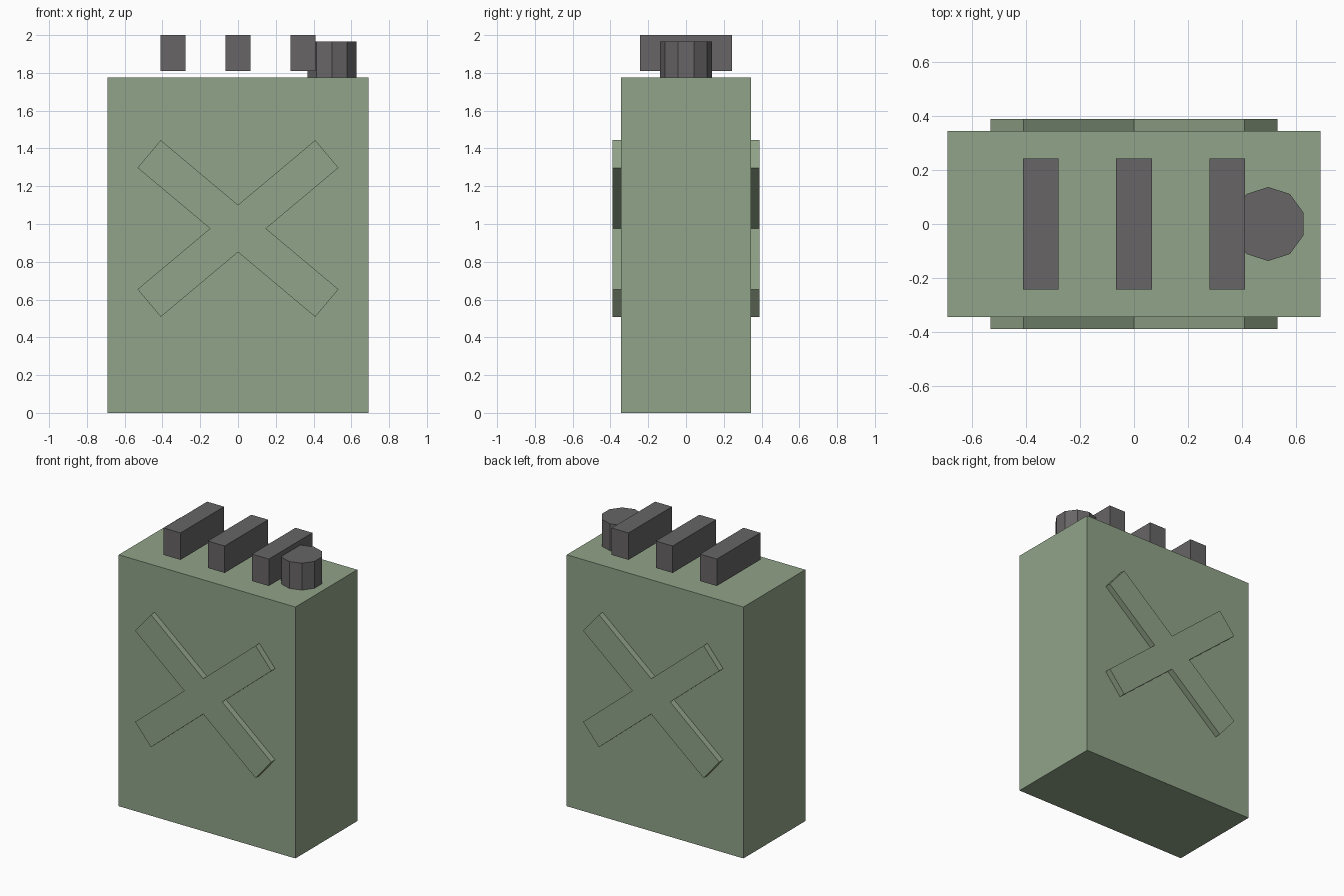
import bpy, bmesh
from math import sin, cos, radians, tau
from mathutils import Vector

cube = bpy.data.objects.get("Cube")
if cube:
    bpy.data.objects.remove(cube, do_unlink=True)


def material(name, rgb):
    m = bpy.data.materials.new(name)
    m.use_nodes = True
    m.diffuse_color = (*rgb, 1)
    m.node_tree.nodes["Principled BSDF"].inputs["Base Color"].default_value = (*rgb, 1)
    return m


green = material("olive green", (0.285, 0.37, 0.25))
grey = material("dark grey", (0.136, 0.13, 0.13))


def prism(name, outline, offset, mat):
    """Extrude a flat outline of 3D points along an offset."""
    bm = bmesh.new()
    face = bm.faces.new([bm.verts.new(p) for p in outline])
    result = bmesh.ops.extrude_face_region(bm, geom=[face], use_keep_orig=True)
    moved = [g for g in result["geom"] if isinstance(g, bmesh.types.BMVert)]
    bmesh.ops.translate(bm, verts=moved, vec=offset)
    bmesh.ops.recalc_face_normals(bm, faces=bm.faces)
    mesh = bpy.data.meshes.new(name)
    bm.to_mesh(mesh)
    bm.free()
    mesh.materials.append(mat)
    obj = bpy.data.objects.new(name, mesh)
    bpy.context.collection.objects.link(obj)
    return obj


def box(name, x, half_x, half_y, bottom, top, mat):
    corners = [(x + sx * half_x, sy * half_y, bottom)
               for sx, sy in ((-1, -1), (1, -1), (1, 1), (-1, 1))]
    return prism(name, corners, (0, 0, top - bottom), mat)


# Can body
depth = 0.345
box("can_body", 0, 0.69, depth, 0, 1.775, green)

# Three carrying bars above the body
for label, x in (("right", -0.345), ("middle", 0), ("left", 0.345)):
    box(label + "_handle_bar", x, 0.066, 0.243, 1.81, 2.0, grey)

# Ten-sided filler cap
sides, radius = 10, 0.137
cap = [(0.497 + radius * sin(tau * i / sides), radius * cos(tau * i / sides), 1.775)
       for i in range(sides)]
prism("filler_cap", cap, (0, 0, 0.19), grey)

# Raised cross on the front and back: one quadrant mirrored to a full outline
along = Vector((cos(radians(40)), sin(radians(40)))) * 0.614
across = Vector((-sin(radians(40)), cos(radians(40)))) * 0.0955
quadrant = [Vector((0.148, 0)), along - across, along + across, Vector((0, 0.125))]
upper = quadrant + [Vector((-p.x, p.y)) for p in reversed(quadrant[:-1])]
cross = upper + [Vector((p.x, -p.y)) for p in reversed(upper[1:-1])]
for label, side in (("front", -1), ("back", 1)):
    outline = [(p.x, side * depth, 0.976 + p.y) for p in cross]
    prism(label + "_cross", outline, (0, side * 0.043, 0), green)
